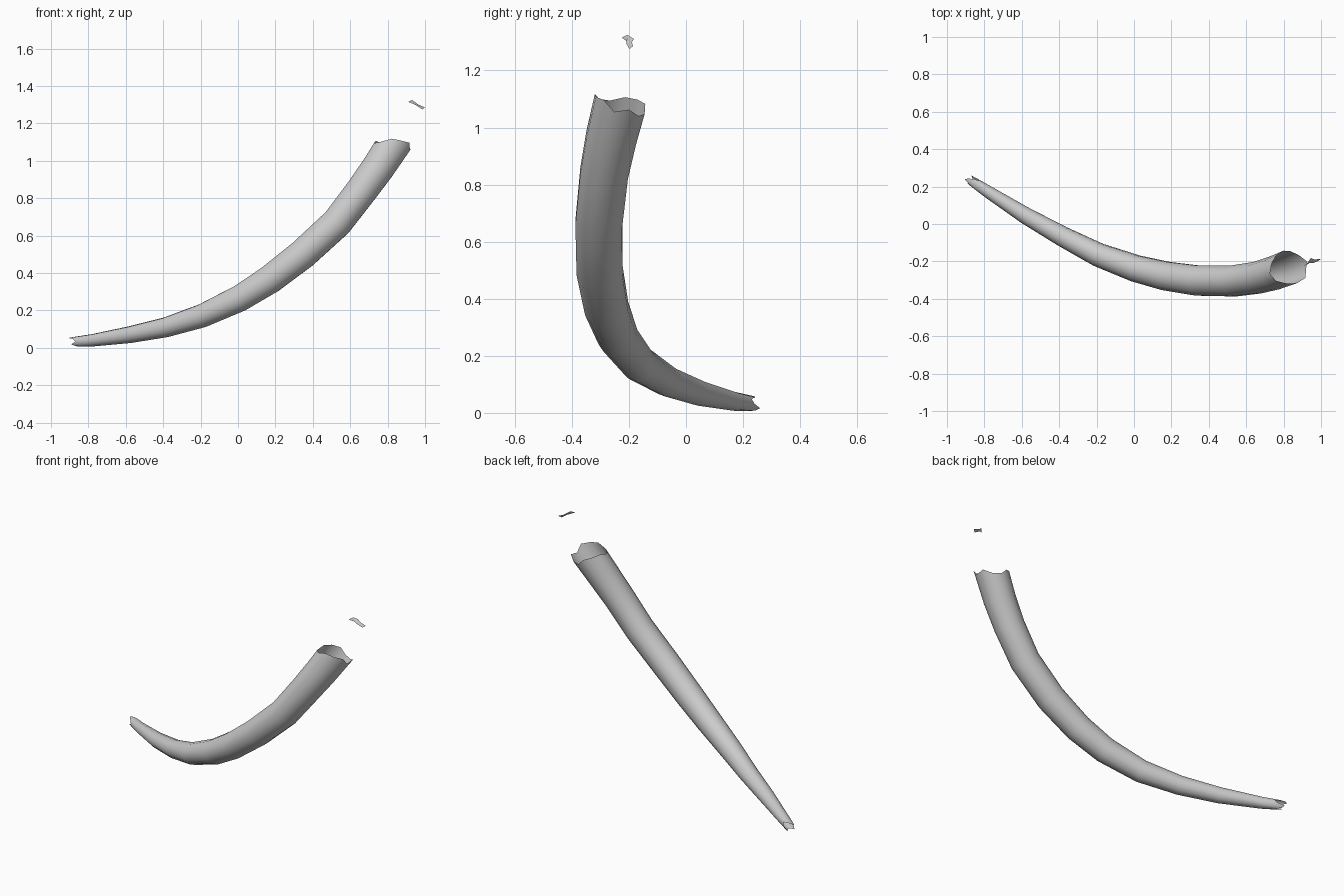
import bpy, bmesh, math
from mathutils import Vector

if "Cube" in bpy.data.objects:
    bpy.data.objects.remove(bpy.data.objects["Cube"])

# centre line of the horn: x, y, z, radius
PATH = [(-.855, .222, .033, .027), (-.78, .172, .04, .033), (-.58, .045, .07, .045),
        (-.385, -.065, .11, .054), (-.19, -.165, .172, .064), (.01, -.238, .265, .073),
        (.17, -.278, .365, .079), (.345, -.303, .50, .083), (.53, -.305, .67, .085),
        (.66, -.287, .84, .087), (.75, -.262, .965, .091), (.80, -.243, 1.04, .094)]
# broken rims: how far each rim point sticks out along the centre line
TIP_JAG = [.015, 0, .03, .005, -.01, .02, .035, -.01, -.02, .01, .035, .05]
ROOT_JAG = [.015, .06, .08, .10, .075, .095, .06, .045, .055, .04, .025, .0]
N = len(ROOT_JAG)
NORMAL = Vector((-.51, -.69, .52)).normalized()  # the horn curves in this plane


def finish(bm, name):
    bmesh.ops.recalc_face_normals(bm, faces=bm.faces[:])
    mesh = bpy.data.meshes.new(name)
    bm.to_mesh(mesh)
    bm.free()
    mesh.shade_smooth()
    obj = bpy.data.objects.new(name, mesh)
    bpy.context.collection.objects.link(obj)
    return obj


# hollow horn shell, open at both ragged ends
bm = bmesh.new()
centres = [Vector(p[:3]) for p in PATH]
rings = []
for i, c in enumerate(centres):
    t = (centres[min(i + 1, len(centres) - 1)] - centres[max(i - 1, 0)]).normalized()
    b = t.cross(NORMAL).normalized()
    n = b.cross(t)
    ring = []
    for k in range(N):
        a = math.tau * k / N
        p = c + PATH[i][3] * (n * math.cos(a) + b * math.sin(a))
        if i == 0:
            p -= t * TIP_JAG[k]
        elif i == len(centres) - 1:
            p += t * ROOT_JAG[k]
        p.z = max(p.z, 0)
        ring.append(bm.verts.new(p))
    rings.append(ring)
for r0, r1 in zip(rings, rings[1:]):
    for k in range(N):
        j = (k + 1) % N
        bm.faces.new((r0[k], r0[j], r1[j], r1[k]))
finish(bm, "horn_shell")

# small loose flake beyond the broken root
bm = bmesh.new()
flake = [(.91, -.225, 1.315), (.93, -.205, 1.325), (.945, -.182, 1.31), (.965, -.19, 1.30),
         (1.0, -.186, 1.285), (.985, -.198, 1.275), (.955, -.21, 1.295), (.94, -.208, 1.303)]
vs = [bm.verts.new(p) for p in flake]
for quad in ((0, 1, 6, 7), (1, 2, 3, 6), (3, 4, 5, 6)):
    bm.faces.new([vs[q] for q in quad])
finish(bm, "loose_flake")
